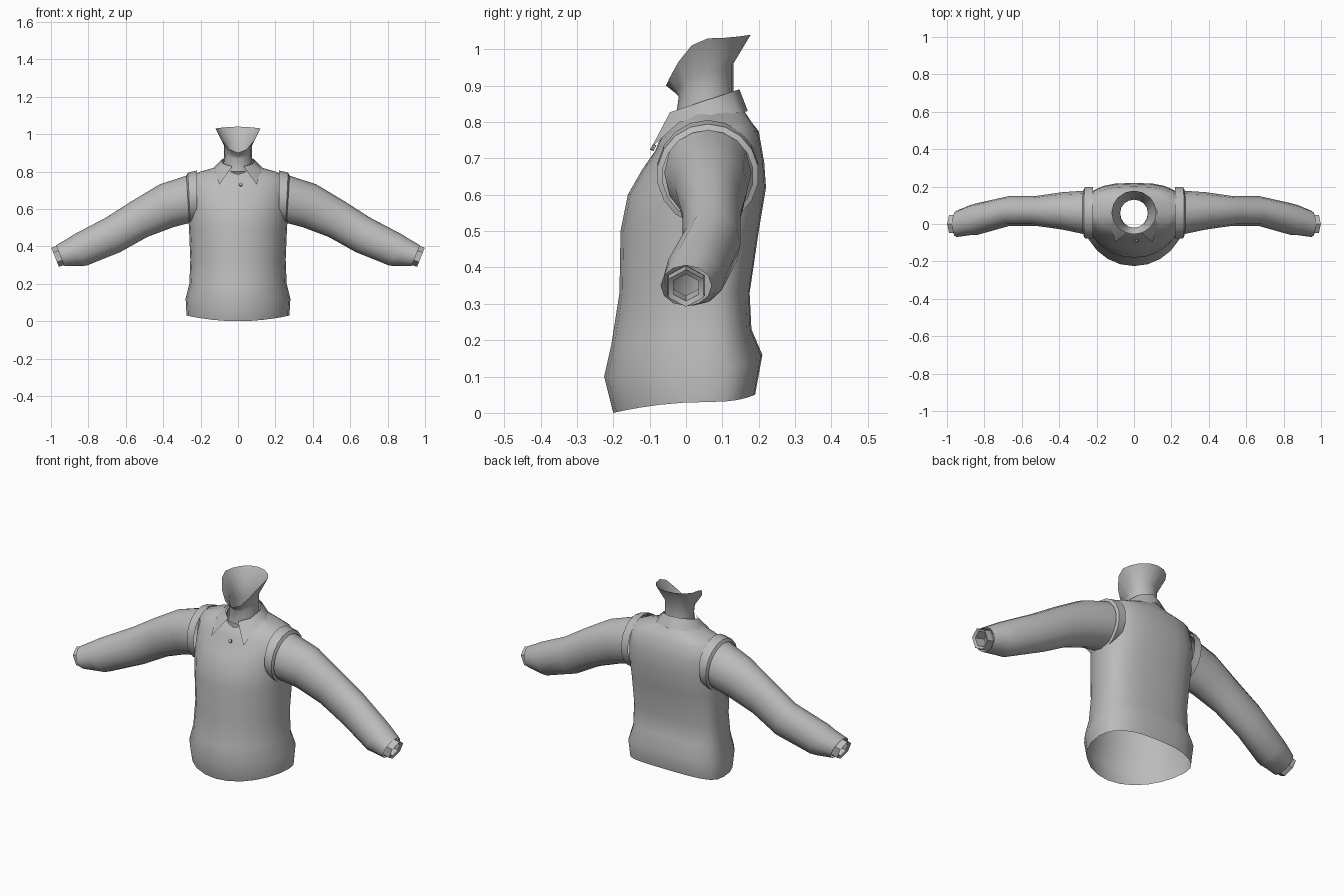
import bpy, bmesh, math
from mathutils import Vector

cube = bpy.data.objects.get("Cube")
if cube:
    bpy.data.objects.remove(cube, do_unlink=True)

GREY = (0.5, 0.5, 0.5, 1)
grey = bpy.data.materials.new("plain grey")
grey.use_nodes = True
grey.diffuse_color = GREY
shader = grey.node_tree.nodes["Principled BSDF"]
shader.inputs["Base Color"].default_value = GREY
shader.inputs["Roughness"].default_value = 0.8


def loft(name, rings, closed=True):
    """Skin a sequence of equal-length point rings into an open shell."""
    bm = bmesh.new()
    rows = [[bm.verts.new(point) for point in ring] for ring in rings]
    count = len(rows[0])
    for lower, upper in zip(rows, rows[1:]):
        for i in range(count if closed else count - 1):
            j = (i + 1) % count
            bm.faces.new((lower[i], lower[j], upper[j], upper[i]))
    bmesh.ops.recalc_face_normals(bm, faces=bm.faces)
    mesh = bpy.data.meshes.new(name)
    bm.to_mesh(mesh)
    bm.free()
    mesh.materials.append(grey)
    obj = bpy.data.objects.new(name, mesh)
    bpy.context.collection.objects.link(obj)
    bpy.ops.object.select_all(action="DESELECT")
    obj.select_set(True)
    bpy.context.view_layer.objects.active = obj
    bpy.ops.object.shade_smooth_by_angle(angle=math.radians(50))
    return obj


def body_ring(width, front, back, z, drop=0, rise=0, squareness=2, sides=24):
    """Rounded level ring whose front drops and whose back rises."""
    points = []
    for i in range(sides):
        angle = math.tau * i / sides
        c, s = math.cos(angle), math.sin(angle)
        power = 2 / squareness if s > 0 else 1
        x = width * math.copysign(abs(c) ** power, c)
        reach, lift = (back, rise) if s > 0 else (front, -drop)
        y = 0.06 + (reach - 0.06) * abs(s) ** power
        points.append((x, y, z + s * s * lift))
    return points


def sleeve_ring(side, along, thick, middle, depth, sides=12):
    """Oval ring around the arm line, upright at the shoulder, leaning later."""
    bow = 0.02 * math.sin(math.tau * along)
    centre = Vector((0.24, middle, 0.66)) + along * Vector((0.71, 0, -0.31))
    lean = 0.4 * max(0, min(1, 4 * along))
    across = Vector((lean, 0, 1)).normalized() * thick
    points = []
    for i in range(sides):
        angle = math.tau * i / sides
        p = centre + across * math.cos(angle)
        points.append((side * p.x, p.y + depth * math.sin(angle), p.z + bow))
    return points


def collar_edge(width, front, back, z_front, z_back):
    """Half of a collar edge, from beside the throat round to the nape."""
    points = []
    for degrees in range(-70, 91, 40):
        angle = math.radians(degrees)
        t = (1 + math.sin(angle)) / 2
        points.append((width * math.cos(angle),
                       front + (back - front) * t,
                       z_front + (z_back - z_front) * t))
    return points


# Sweater body, from the hem band up to the shoulders and neckline
loft("sweater_body", [
    body_ring(width=0.275, front=-0.2, back=0.19, z=0.03, drop=0.03, rise=0.02, squareness=2.7),
    body_ring(width=0.28, front=-0.225, back=0.21, z=0.12, drop=0.02, rise=0.04, squareness=2.7),
    body_ring(width=0.26, front=-0.205, back=0.18, z=0.2, drop=0.01, rise=0.03, squareness=2.7),
    body_ring(width=0.255, front=-0.183, back=0.175, z=0.33, squareness=2.7),
    body_ring(width=0.262, front=-0.18, back=0.2, z=0.5, squareness=2.7),
    body_ring(width=0.27, front=-0.16, back=0.22, z=0.6, rise=0.02, squareness=2.7),
    body_ring(width=0.268, front=-0.12, back=0.215, z=0.69, drop=0.02, squareness=2.7),
    body_ring(width=0.255, front=-0.085, back=0.2, z=0.775, drop=0.055, squareness=2.7),
    body_ring(width=0.2, front=-0.075, back=0.18, z=0.8, drop=0.055, squareness=2.5),
    body_ring(width=0.13, front=-0.06, back=0.16, z=0.82, drop=0.05, rise=0.01),
    body_ring(width=0.09, front=-0.045, back=0.145, z=0.835, drop=0.05, rise=0.015),
])

# Neck flaring to a slanted open jaw line
loft("neck", [
    body_ring(width=0.08, front=-0.03, back=0.13, z=0.8, sides=16),
    body_ring(width=0.074, front=-0.02, back=0.13, z=0.88, drop=0.01, sides=16),
    body_ring(width=0.075, front=-0.03, back=0.13, z=0.94, drop=0.06, rise=0.02, sides=16),
    body_ring(width=0.12, front=-0.055, back=0.178, z=1.03, drop=0.13, rise=0.01, sides=16),
])

# Shirt collar: inner stand and folded leaf with pointed tips
loft("collar_stand", [
    body_ring(width=0.092, front=-0.055, back=0.14, z=0.8, drop=0.04, sides=16),
    body_ring(width=0.084, front=-0.042, back=0.142, z=0.855, drop=0.07, rise=0.03, sides=16),
])
fold = collar_edge(width=0.09, front=-0.05, back=0.147, z_front=0.825, z_back=0.89)
fall = collar_edge(width=0.14, front=-0.08, back=0.17, z_front=0.79, z_back=0.83)
fall[0] = (0.1, -0.095, 0.73)
leaf = loft("collar_leaf", [fold, fall], closed=False)
leaf.modifiers.new("mirror", "MIRROR")

# Small button under the collar opening
bpy.ops.mesh.primitive_cylinder_add(vertices=8, radius=0.009, depth=0.01,
                                    location=(0.015, -0.09, 0.73),
                                    rotation=(math.radians(60), 0, 0))
button = bpy.context.object
button.name = "collar_button"
button.data.materials.append(grey)

for label, side in (("left", 1), ("right", -1)):
    # Sleeve, full at the shoulder and gathered at the wrist
    loft(f"{label}_sleeve", [
        sleeve_ring(side, along=0, thick=0.13, middle=0.06, depth=0.12),
        sleeve_ring(side, along=0.2, thick=0.12, middle=0.07, depth=0.1),
        sleeve_ring(side, along=0.4, thick=0.105, middle=0.07, depth=0.08),
        sleeve_ring(side, along=0.6, thick=0.1, middle=0.07, depth=0.08),
        sleeve_ring(side, along=0.85, thick=0.09, middle=0.025, depth=0.085),
        sleeve_ring(side, along=0.9, thick=0.08, middle=0.02, depth=0.08),
        sleeve_ring(side, along=1, thick=0.06, middle=0, depth=0.07),
    ])
    # Shirt cuff showing past the sleeve, turned inwards at its end
    loft(f"{label}_shirt_cuff", [
        sleeve_ring(side, along=along, thick=size, middle=0, depth=size, sides=6)
        for along, size in ((1, 0.06), (0.98, 0.055), (1.04, 0.055), (1.03, 0.04), (0.95, 0.04))
    ])
    # Raised edge of the body around the armhole
    loft(f"{label}_armhole_trim", [
        sleeve_ring(side, along=along, thick=size, middle=0.06, depth=size, sides=18)
        for along, size in ((-0.03, 0.14), (0.03, 0.14), (0.04, 0.125))
    ])
